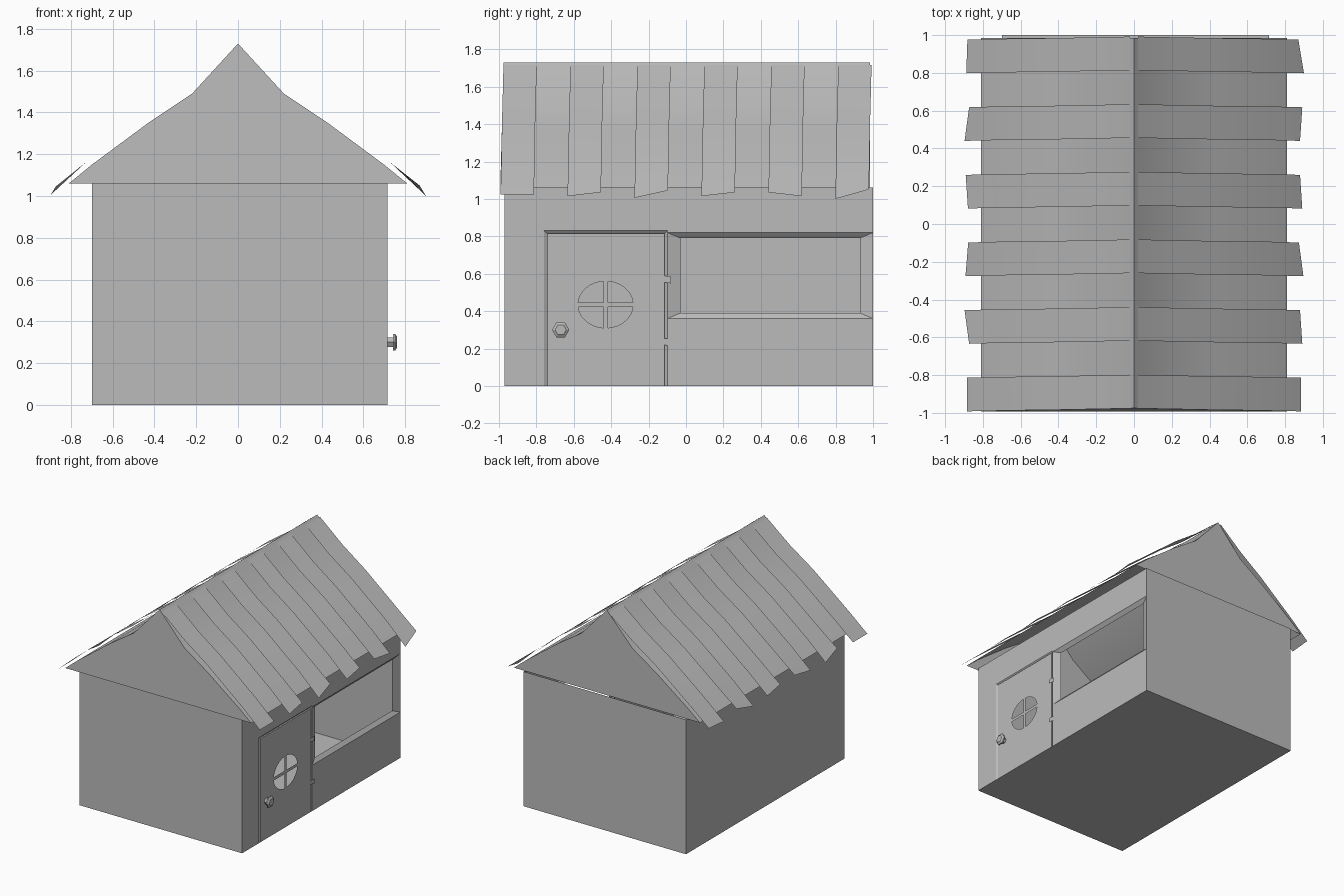
import bpy, bmesh, math

if "Cube" in bpy.data.objects:
    bpy.data.objects.remove(bpy.data.objects["Cube"], do_unlink=True)

GREY = (0.5, 0.5, 0.5, 1)
mat = bpy.data.materials.new("plain grey")
mat.use_nodes = True
mat.diffuse_color = GREY
mat.node_tree.nodes["Principled BSDF"].inputs["Base Color"].default_value = GREY


def build(name, faces, smooth=None, recalc=False):
    """Make an object from polygons given as lists of points."""
    bm = bmesh.new()
    for points in faces:
        bm.faces.new([bm.verts.new(p) for p in points])
    bmesh.ops.remove_doubles(bm, verts=bm.verts, dist=0.0005)
    if recalc:
        bmesh.ops.recalc_face_normals(bm, faces=bm.faces)
    mesh = bpy.data.meshes.new(name)
    bm.to_mesh(mesh)
    bm.free()
    mesh.materials.append(mat)
    obj = bpy.data.objects.new(name, mesh)
    bpy.context.collection.objects.link(obj)
    if smooth:
        bpy.ops.object.select_all(action="DESELECT")
        obj.select_set(True)
        bpy.context.view_layer.objects.active = obj
        bpy.ops.object.shade_smooth_by_angle(angle=math.radians(smooth))
    return obj


def rect(x, y0, y1, z0, z1):
    """Corners of an upright rectangle facing +x."""
    return [(x, y0, z0), (x, y1, z0), (x, y1, z1), (x, y0, z1)]


def ring(outer, inner, skip=()):
    """Quads joining two rectangles; sides are bottom, right, top, left."""
    return [[outer[i], outer[(i + 1) % 4], inner[(i + 1) % 4], inner[i]]
            for i in range(4) if i not in skip]


# Thin-walled body with the doorway and recessed window on the +x side
XL, XR, YF, YB, TOP = -0.70, 0.715, -0.97, 1.0, 1.06
D0, D1, DH = -0.76, -0.10, 0.83
W0, W1 = 0.36, 0.82
walls = [
    [(XL, YF, 0), (XR, YF, 0), (XR, YF, TOP), (XL, YF, TOP)],
    [(XR, YB, 0), (XL, YB, 0), (XL, YB, TOP), (XR, YB, TOP)],
    rect(XL, YF, YB, 0, TOP)[::-1],
    [(XL, YF, 0), (XL, YB, 0), (XR, YB, 0), (XR, YF, 0)],
    rect(XR, YF, D0, 0, TOP),
    rect(XR, D0, D1, DH, TOP),
    rect(XR, D1, YB, 0, W0),
    rect(XR, D1, YB, W1, TOP),
]
if DH > W1:
    walls[5] = rect(XR, D0, D1, DH, TOP)
build("house_walls", walls)
build("window_recess", ring(rect(XR, D1, YB, W0, W1),
                            rect(XR - 0.025, -0.03, 0.93, 0.39, 0.79)))

# Door groove, then a leaf with four quarter-round openings
leaf = rect(XR, -0.74, -0.115, 0, 0.815)
back = rect(XR - 0.012, -0.74, -0.115, 0, 0.815)
build("door_groove", ring(rect(XR, D0, D1, 0, DH), back, (0,)) + ring(back, leaf, (0,)))

CY, CZ, RY, RZ, BAR, STEPS = -0.43, 0.435, 0.147, 0.125, 0.012, 8
door = []
for sy, edge_y in ((-1, -0.74), (1, -0.115)):
    for sz, edge_z in ((-1, 0), (1, 0.815)):
        w, h = abs(edge_y - CY), abs(edge_z - CZ)
        a0 = math.asin(BAR / RZ)
        a1 = math.acos(BAR / RY)
        arc = [(RY * math.cos(a), RZ * math.sin(a))
               for a in (a0 + (a1 - a0) * i / STEPS for i in range(STEPS + 1))]
        panel = [(RY, 0), (w, 0), (w, h), (0, h), (0, RZ)] + arc[::-1]
        bars = [(0, 0), (RY, 0), arc[0], (BAR, BAR), arc[-1], (0, RZ)]
        for shape in (panel, bars):
            points = [(XR, CY + sy * u, CZ + sz * v) for u, v in shape]
            door.append(points if sy * sz > 0 else points[::-1])
build("door_leaf", door)

# Hinge plates
for name, z in (("upper_hinge", 0.57), ("lower_hinge", 0.235)):
    x = XR + 0.008
    build(name, [[(x, -0.135, z - 0.012), (x, -0.08, z - 0.022),
                  (x, -0.08, z + 0.016), (x, -0.12, z + 0.02), (x, -0.135, z + 0.015)]])

# Six-sided knob turned from a profile of (x, radius)
profile = [(XR, 0.026), (0.742, 0.026), (0.742, 0.046), (0.752, 0.046), (0.762, 0.03)]


def hexagon(x, r):
    return [(x, -0.67 + r * math.cos(i * math.pi / 3), 0.30 + r * math.sin(i * math.pi / 3))
            for i in range(6)]


rings = [hexagon(*p) for p in profile]
knob = [[a[i], a[(i + 1) % 6], b[(i + 1) % 6], b[i]]
        for a, b in zip(rings, rings[1:]) for i in range(6)]
build("door_knob", knob + [rings[0], rings[-1]], recalc=True)

# Roof shell: a concave gable profile, open underneath
half = [(0, 1.73), (0.22, 1.49), (0.43, 1.35), (0.70, 1.15), (0.81, 1.06)]
outline = [(-x, z) for x, z in half[:0:-1]] + half


def gable(y_top, y_base):
    return [(x, y_base + (y_top - y_base) * (z - TOP) / 0.67, z) for x, z in outline]


front, rear = gable(-0.975, -0.993), gable(0.985, 0.985)
shell = [[front[i], front[i + 1], rear[i + 1], rear[i]] for i in range(len(outline) - 1)]
build("roof_shell", shell, smooth=40)
build("front_gable", [front[::-1]])
build("rear_gable", [rear])

# Loose roof boards: six a side, sagging, with crooked lower ends
course = [(0.02, 1.715), (0.22, 1.55), (0.42, 1.41), (0.73, 1.16), (0.885, 1.025)]
tilts = {"left": [0, 0.01, 0.02, 0.01, -0.01, 0.025],
         "right": [0, -0.02, 0.012, -0.01, 0.02, 0.005]}
for side, s in (("left", 1), ("right", -1)):
    for n, tilt in enumerate(tilts[side]):
        rows = []
        for k, (x, z) in enumerate(course):
            y = -0.887 + 0.358 * n - 0.004 * k
            t = tilt if k == len(course) - 1 else 0
            rows.append([(s * (x + 0.6 * t), y - 0.089, z - t),
                         (s * (x - 0.6 * t), y + 0.089, z + t)])
        board = [[a[0], b[0], b[1], a[1]][::s] for a, b in zip(rows, rows[1:])]
        build(f"{side}_roof_board_{n + 1}", board, smooth=40)
